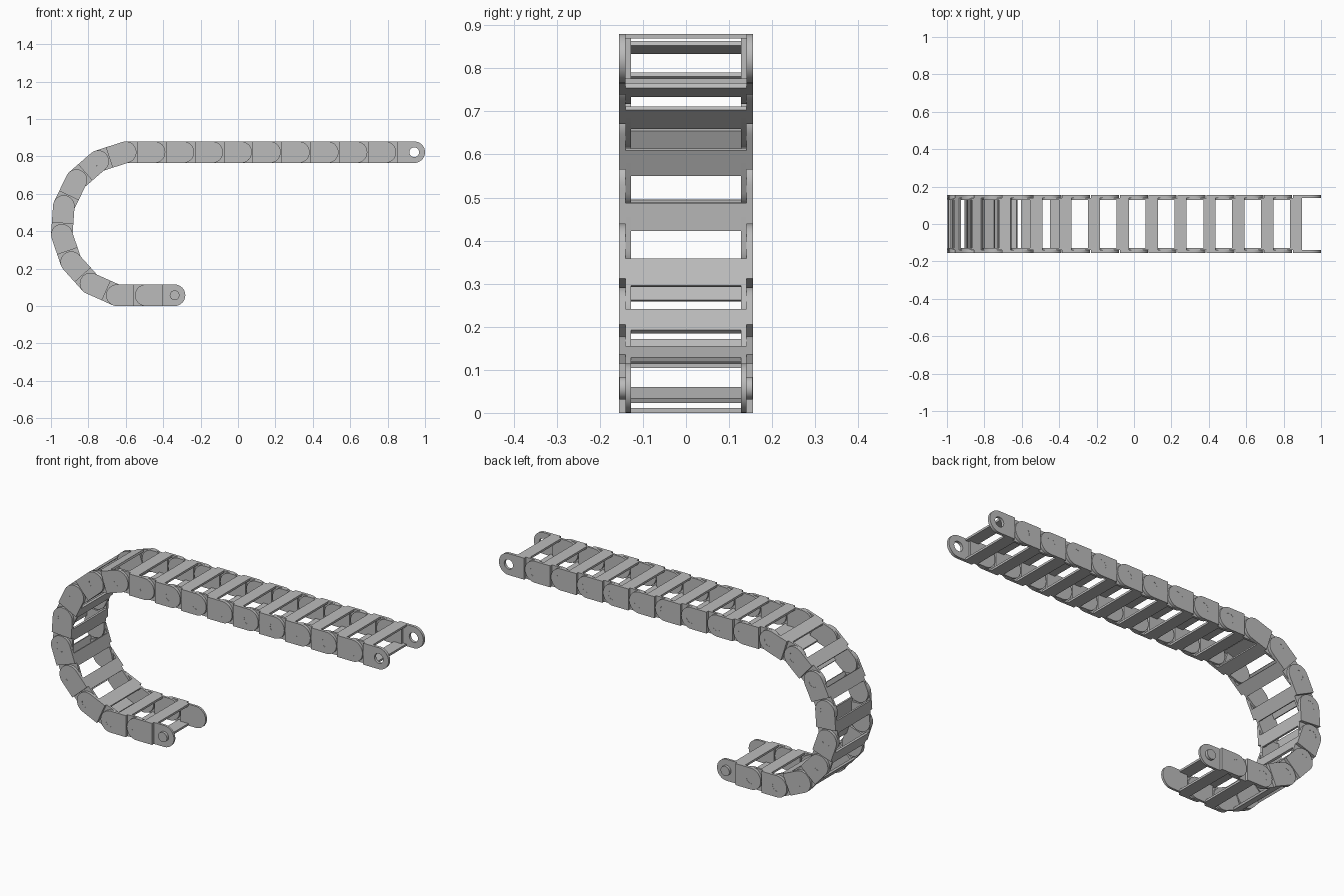
import bpy, bmesh
from math import sin, cos, pi, radians, atan2

cube = bpy.data.objects.get("Cube")
if cube:
    bpy.data.objects.remove(cube)

PITCH = 0.1543       # pivot to pivot distance
R = 0.0575           # half height of a link, and radius of its ends
HOLE = 0.026         # pivot hole radius
SHOULDER = 0.062     # where the outer plate starts, from the pin
INNER_END = 0.092    # where the inner plate stops, from the pin
Y_IN, Y_MID, Y_OUT = 0.128, 0.14, 0.155

grey = bpy.data.materials.new("grey plastic")
grey.use_nodes = True
colour = (0.5, 0.5, 0.5, 1)
grey.diffuse_color = colour
grey.node_tree.nodes["Principled BSDF"].inputs["Base Color"].default_value = colour


def extrude_y(bm, faces, depth):
    """Thicken flat faces along y."""
    result = bmesh.ops.extrude_face_region(bm, geom=faces, use_keep_orig=True)
    verts = [g for g in result["geom"] if isinstance(g, bmesh.types.BMVert)]
    bmesh.ops.translate(bm, vec=(0, depth, 0), verts=verts)


def prism(bm, outline, y0, y1):
    face = bm.faces.new([bm.verts.new((x, y0, z)) for x, z in outline])
    extrude_y(bm, [face], y1 - y0)


def plate_with_hole(bm, y0, y1):
    """Outer plate: square shoulder, rounded end, round pivot hole."""
    back = PITCH - SHOULDER
    corner = atan2(R, -back)
    angles = sorted([2 * pi * i / 32 for i in range(32)] + [corner, 2 * pi - corner])
    ring = []
    for a in angles:
        c, s = cos(a), sin(a)
        reach = R
        if c < -0.001:
            reach = min(back / -c, R / max(abs(s), 0.001))
        ring.append([bm.verts.new((PITCH + r * c, y0, r * s)) for r in (HOLE, reach)])
    faces = [bm.faces.new((a[0], a[1], b[1], b[0]))
             for a, b in zip(ring, ring[1:] + ring[:1])]
    extrude_y(bm, faces, y1 - y0)


def build_link():
    bm = bmesh.new()
    # inner plate, rounded around the pin
    tongue = [(-R * sin(pi * i / 16), R * cos(pi * i / 16)) for i in range(17)]
    tongue += [(INNER_END, -R), (INNER_END, R)]
    pin = [(HOLE * cos(pi * i / 16), HOLE * sin(pi * i / 16)) for i in range(32)]
    for side in (-1, 1):
        prism(bm, tongue, side * Y_IN, side * Y_MID)
        prism(bm, pin, side * Y_MID, side * (Y_OUT - 0.0005))
        plate_with_hole(bm, side * Y_MID, side * Y_OUT)
    # cross bars above and below
    for z0, z1 in ((R - 0.011, R), (-R, 0.011 - R)):
        prism(bm, [(0.045, z0), (0.111, z0), (0.111, z1), (0.045, z1)], -Y_MID, Y_MID)
    bmesh.ops.recalc_face_normals(bm, faces=bm.faces)
    mesh = bpy.data.meshes.new("chain_link")
    bm.to_mesh(mesh)
    bm.free()
    mesh.materials.append(grey)
    return mesh


# straight upper run, bend, short lower run
bend = [18, 41, 64, 86, 109, 132, 156]
tilts = [0] * 10 + bend + [180] * 2
x = 1 - R
z = R + PITCH * sum(sin(radians(t)) for t in bend)
link = build_link()
for number, tilt in enumerate(tilts, 1):
    a = radians(tilt)
    x -= PITCH * cos(a)
    z -= PITCH * sin(a)
    obj = bpy.data.objects.new(f"chain_link_{number}", link)
    obj.location = (x, 0, z)
    obj.rotation_euler = (0, -a, 0)
    bpy.context.collection.objects.link(obj)
    if number == 1:
        bpy.context.view_layer.objects.active = obj
        obj.select_set(True)
        bpy.ops.object.shade_smooth_by_angle(angle=radians(30))
